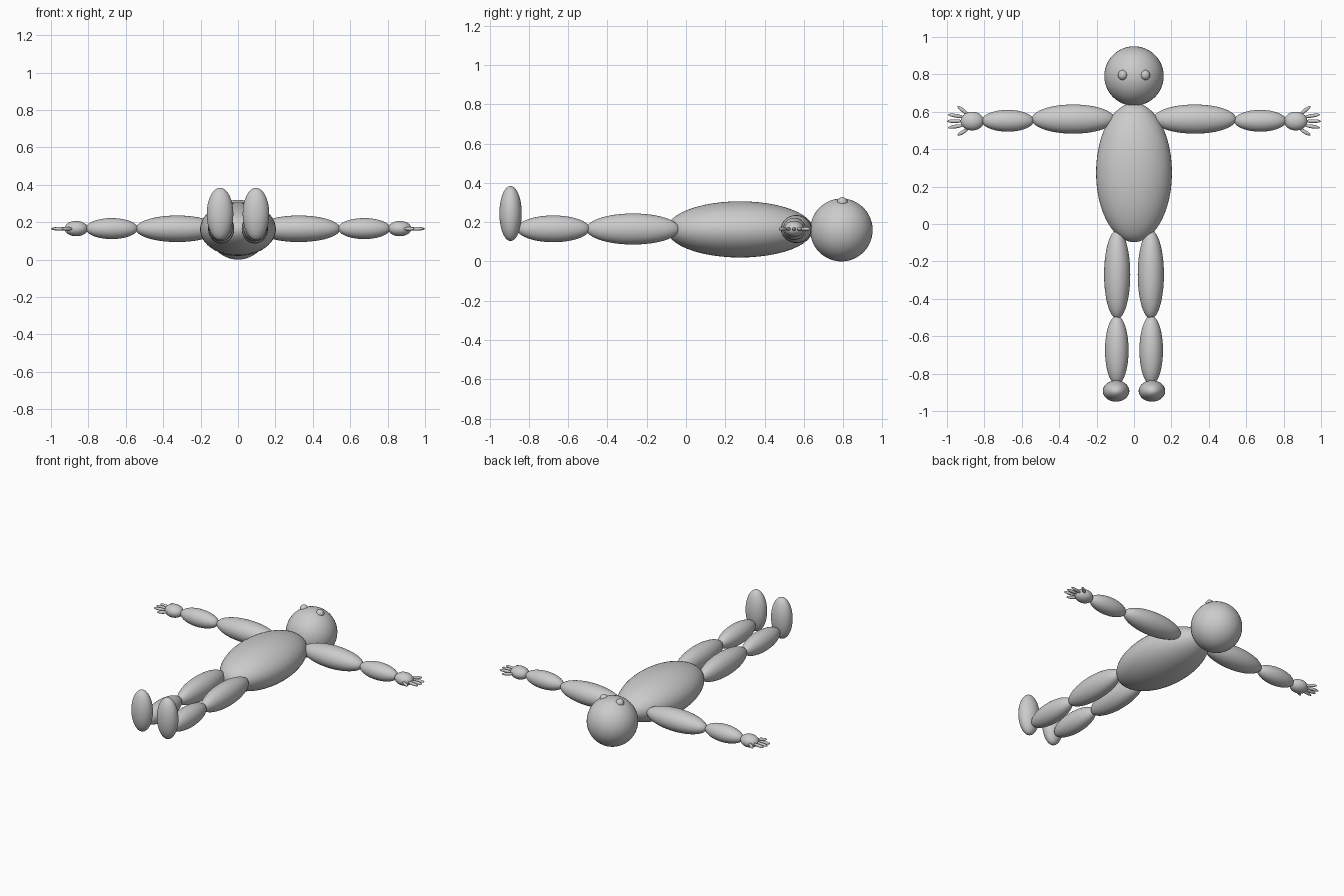
import bpy
from math import radians, cos, sin

if "Cube" in bpy.data.objects:
    bpy.data.objects.remove(bpy.data.objects["Cube"], do_unlink=True)

GREY = (0.6, 0.6, 0.6, 1.0)
grey = bpy.data.materials.new("plain grey")
grey.use_nodes = True
grey.diffuse_color = GREY
grey.node_tree.nodes["Principled BSDF"].inputs["Base Color"].default_value = GREY

MID = 0.163  # height of the body's centre line


def ellipsoid(name, centre, radii, pole="Z", turn=0.0, segments=48):
    """Smooth ellipsoid with its poles along one axis, turned about z."""
    tilt = {"X": (0, radians(90), 0), "Y": (radians(90), 0, 0), "Z": (0, 0, 0)}[pole]
    bpy.ops.mesh.primitive_uv_sphere_add(segments=segments, ring_count=segments // 2)
    ob = bpy.context.object
    ob.name = name
    ob.rotation_euler = tilt
    bpy.ops.object.transform_apply(location=False, rotation=True, scale=False)
    ob.scale = radii
    bpy.ops.object.transform_apply(location=False, rotation=False, scale=True)
    ob.location = centre
    ob.rotation_euler.z = turn
    ob.data.materials.append(grey)
    bpy.ops.object.shade_smooth()
    return ob


# Head and torso
ellipsoid("head", (0, 0.791, 0.16), (0.159, 0.159, 0.16))
ellipsoid("torso", (0, 0.275, MID), (0.203, 0.372, 0.143), "Y")

# Fingers: name, base y offset from the hand, angle, length, base x
FINGERS = [
    ("thumb", 0.034, 38, 0.075, 0.885),
    ("index_finger", 0.022, 9, 0.085, 0.91),
    ("middle_finger", 0.0, 0, 0.085, 0.915),
    ("ring_finger", -0.022, -9, 0.085, 0.91),
    ("little_finger", -0.04, -32, 0.068, 0.885),
]
ARM_Y = 0.55

for side, s in (("left", 1), ("right", -1)):
    # Eye
    ellipsoid(f"{side}_eye", (s * 0.06, 0.796, 0.301), (0.026, 0.027, 0.026), segments=24)

    # Arm
    ellipsoid(f"{side}_upper_arm", (s * 0.325, 0.561, MID + 0.002), (0.222, 0.078, 0.071), "X")
    ellipsoid(f"{side}_forearm", (s * 0.675, 0.552, MID + 0.003), (0.139, 0.058, 0.056), "X")
    ellipsoid(f"{side}_hand", (s * 0.865, ARM_Y, MID + 0.003), (0.062, 0.05, 0.041), "X")
    for name, dy, angle, length, x in FINGERS:
        a = radians(angle)
        half = length / 2
        centre = (s * (x + half * cos(a)), ARM_Y + dy + half * sin(a), MID + 0.002)
        ellipsoid(f"{side}_{name}", centre, (half, 0.01, 0.01), "X", s * a, 16)

    # Leg
    ellipsoid(f"{side}_thigh", (s * 0.09, -0.27, MID + 0.002), (0.07, 0.237, 0.079), "Y")
    ellipsoid(f"{side}_shin", (s * 0.092, -0.675, MID + 0.003), (0.063, 0.185, 0.068), "Y")
    ellipsoid(f"{side}_foot", (s * 0.096, -0.893, 0.244), (0.071, 0.057, 0.14))
